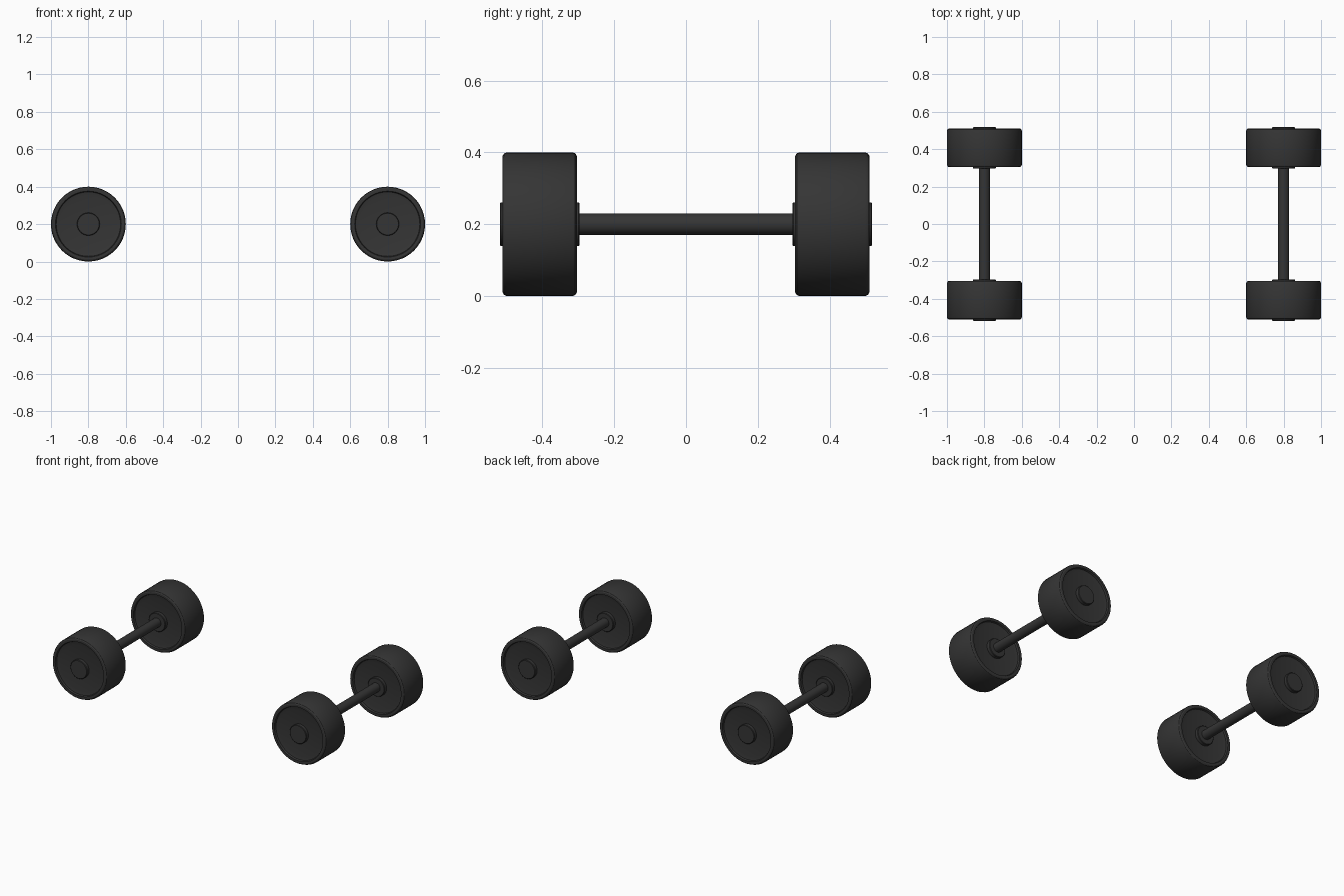
import bpy, bmesh
from math import cos, sin, tau, radians

if "Cube" in bpy.data.objects:
    bpy.data.objects.remove(bpy.data.objects["Cube"])

SEGMENTS = 48
BAR_X, BAR_Z = 0.80, 0.20
HEAD_Y = 0.4075

dark = bpy.data.materials.new("dark_rubber")
dark.diffuse_color = (0.035, 0.035, 0.035, 1)
dark.use_nodes = True
dark.node_tree.nodes["Principled BSDF"].inputs["Base Color"].default_value = dark.diffuse_color


def lathe(name, profile, x, y):
    """Revolve (radius, y) points about the handle axis; radius 0 closes an end."""
    bm = bmesh.new()
    rings = []
    for r, py in profile:
        if r == 0:
            rings.append([bm.verts.new((0, py, 0))])
        else:
            rings.append([bm.verts.new((r * cos(tau * i / SEGMENTS), py, r * sin(tau * i / SEGMENTS)))
                          for i in range(SEGMENTS)])
    for a, b in zip(rings, rings[1:]):
        for i in range(SEGMENTS):
            j = (i + 1) % SEGMENTS
            if len(a) == 1:
                bm.faces.new((a[0], b[j], b[i]))
            elif len(b) == 1:
                bm.faces.new((a[i], a[j], b[0]))
            else:
                bm.faces.new((a[i], a[j], b[j], b[i]))
    bmesh.ops.recalc_face_normals(bm, faces=bm.faces)
    mesh = bpy.data.meshes.new(name)
    bm.to_mesh(mesh)
    bm.free()
    mesh.materials.append(dark)
    obj = bpy.data.objects.new(name, mesh)
    bpy.context.collection.objects.link(obj)
    obj.location = (x, y, BAR_Z)
    bpy.ops.object.select_all(action='DESELECT')
    obj.select_set(True)
    bpy.context.view_layer.objects.active = obj
    bpy.ops.object.shade_smooth_by_angle(angle=radians(30))
    return obj


def mirrored(half):
    """Complete a symmetric profile from its outer (+y) half."""
    return half + [(r, -y) for r, y in reversed(half)]


# Weight: dished face, raised rim, chamfered outer edge
weight = mirrored([(0, 0.088), (0.150, 0.088), (0.172, 0.093), (0.176, 0.1035),
                   (0.190, 0.1035), (0.197, 0.099), (0.200, 0.092)])
# Hub: collar standing proud of both dished faces
hub = mirrored([(0, 0.111), (0.058, 0.111), (0.061, 0.108)])
# Handle: plain rod running into both weights
handle = mirrored([(0, 0.33), (0.03, 0.33)])

for side, x in (("left", -BAR_X), ("right", BAR_X)):
    lathe(f"{side}_handle", handle, x, 0)
    for end, y in (("front", -HEAD_Y), ("back", HEAD_Y)):
        lathe(f"{side}_{end}_weight", weight, x, y)
        lathe(f"{side}_{end}_hub", hub, x, y)
